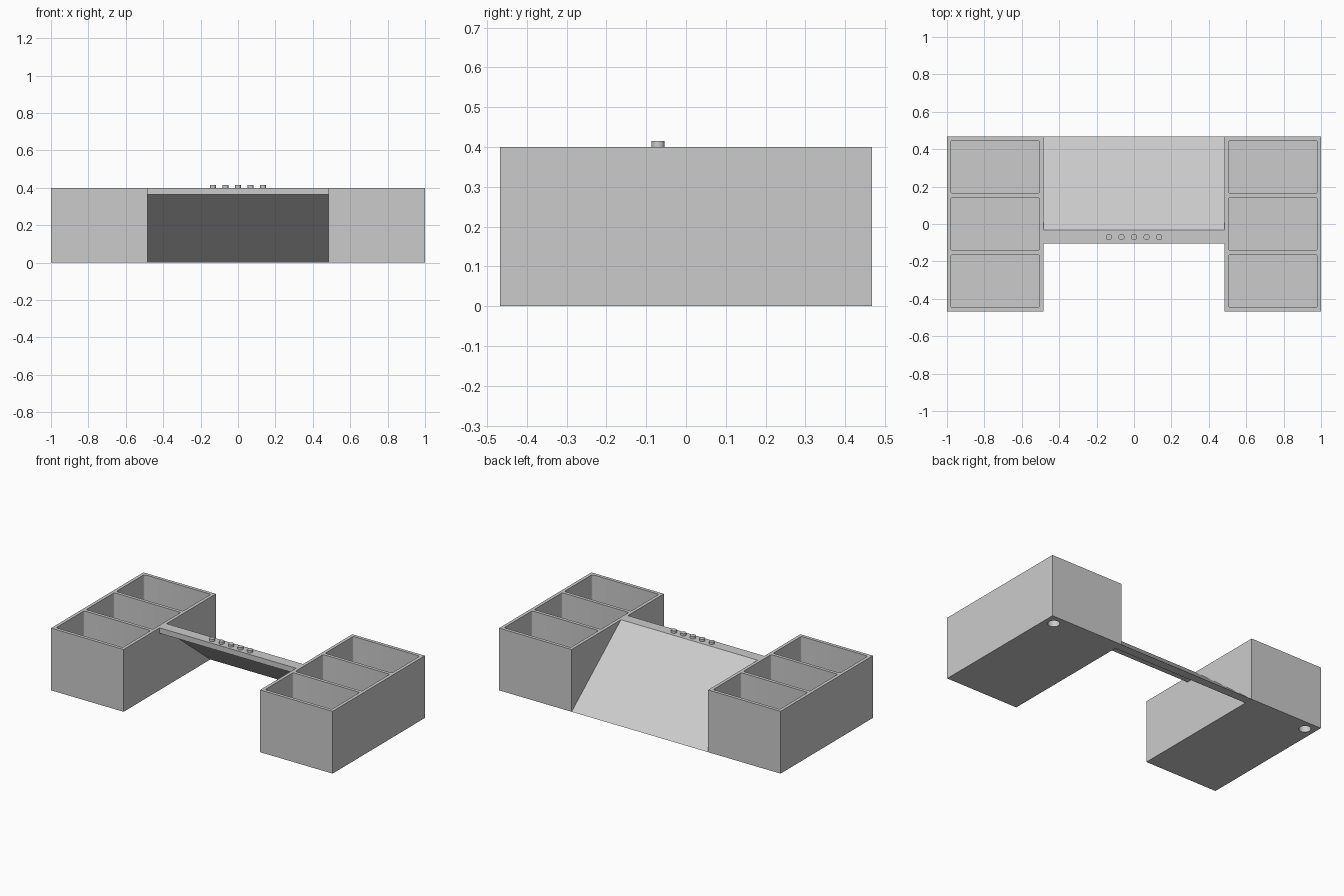
import bpy
import bmesh
from mathutils import Matrix

if "Cube" in bpy.data.objects:
    bpy.data.objects.remove(bpy.data.objects["Cube"], do_unlink=True)

grey = bpy.data.materials.new("matte_grey")
grey.use_nodes = True
COLOUR = (0.6, 0.6, 0.6, 1)
grey.diffuse_color = COLOUR
grey.node_tree.nodes["Principled BSDF"].inputs["Base Color"].default_value = COLOUR

HEIGHT = 0.4
INNER, OUTER, DEPTH = 0.485, 1.0, 0.468
WALL, FLOOR = 0.021, 0.055


def add_object(name, bm):
    bmesh.ops.recalc_face_normals(bm, faces=bm.faces)
    mesh = bpy.data.meshes.new(name)
    bm.to_mesh(mesh)
    bm.free()
    mesh.materials.append(grey)
    obj = bpy.data.objects.new(name, mesh)
    bpy.context.collection.objects.link(obj)
    return obj


def box(name, low, high, corner=0):
    """Box between two corners, with optional rounded upright edges."""
    bm = bmesh.new()
    size = [b - a for a, b in zip(low, high)]
    middle = [(a + b) / 2 for a, b in zip(low, high)]
    bmesh.ops.create_cube(bm, size=1, matrix=Matrix.Translation(middle) @ Matrix.Diagonal((*size, 1)))
    if corner:
        upright = [e for e in bm.edges if abs(e.verts[0].co.z - e.verts[1].co.z) > 0.01]
        bmesh.ops.bevel(bm, geom=upright, offset=corner, segments=4, profile=0.5, affect="EDGES")
    return add_object(name, bm)


def cylinder(name, radius, x, y, bottom, top):
    bm = bmesh.new()
    bmesh.ops.create_cone(bm, cap_ends=True, segments=32, radius1=radius, radius2=radius,
                          depth=top - bottom, matrix=Matrix.Translation((x, y, (bottom + top) / 2)))
    return add_object(name, bm)


def smooth(obj):
    bpy.ops.object.select_all(action="DESELECT")
    obj.select_set(True)
    bpy.context.view_layer.objects.active = obj
    bpy.ops.object.shade_smooth_by_angle()


def carve(obj, cutters):
    """Subtract the cutters, bake the result and discard them."""
    for cutter in cutters:
        cutter.hide_render = True
        mod = obj.modifiers.new("carve", "BOOLEAN")
        mod.operation, mod.solver, mod.object = "DIFFERENCE", "EXACT", cutter
    graph = bpy.context.evaluated_depsgraph_get()
    baked = bpy.data.meshes.new_from_object(obj.evaluated_get(graph))
    obj.modifiers.clear()
    obj.data = baked
    for cutter in cutters:
        bpy.data.objects.remove(cutter, do_unlink=True)


# Side trays: three open compartments and a round recess underneath
for side, label in ((1, "left"), (-1, "right")):
    x0, x1 = sorted((side * INNER, side * OUTER))
    tray = box(label + "_tray", (x0, -DEPTH, 0), (x1, DEPTH, HEIGHT))
    length = (2 * DEPTH - 4 * WALL) / 3
    cutters = []
    for i in range(3):
        y = -DEPTH + WALL + i * (length + WALL)
        cutters.append(box("compartment_cutter", (x0 + WALL, y, FLOOR),
                           (x1 - WALL, y + length, HEIGHT + 0.1), 0.01))
    cutters.append(cylinder("recess_cutter", 0.035, side * 0.936, 0.402, -0.05, 0.045))
    carve(tray, cutters)
    smooth(tray)

# Sloping back panel with a flat ledge along its upper edge
profile = [(DEPTH, 0), (-0.033, HEIGHT), (-0.103, HEIGHT),
           (-0.103, 0.365), (-0.046, 0.365), (0.412, 0)]
bm = bmesh.new()
face = bm.faces.new([bm.verts.new((-INNER, y, z)) for y, z in profile])
extruded = bmesh.ops.extrude_face_region(bm, geom=[face])["geom"]
bmesh.ops.translate(bm, vec=(2 * INNER, 0, 0),
                    verts=[v for v in extruded if isinstance(v, bmesh.types.BMVert)])
add_object("sloping_panel", bm)

# Row of small buttons on the ledge
for i in range(5):
    smooth(cylinder("button_%d" % (i + 1), 0.0165, (i - 2) * 0.067, -0.07, HEIGHT - 0.005, 0.415))
